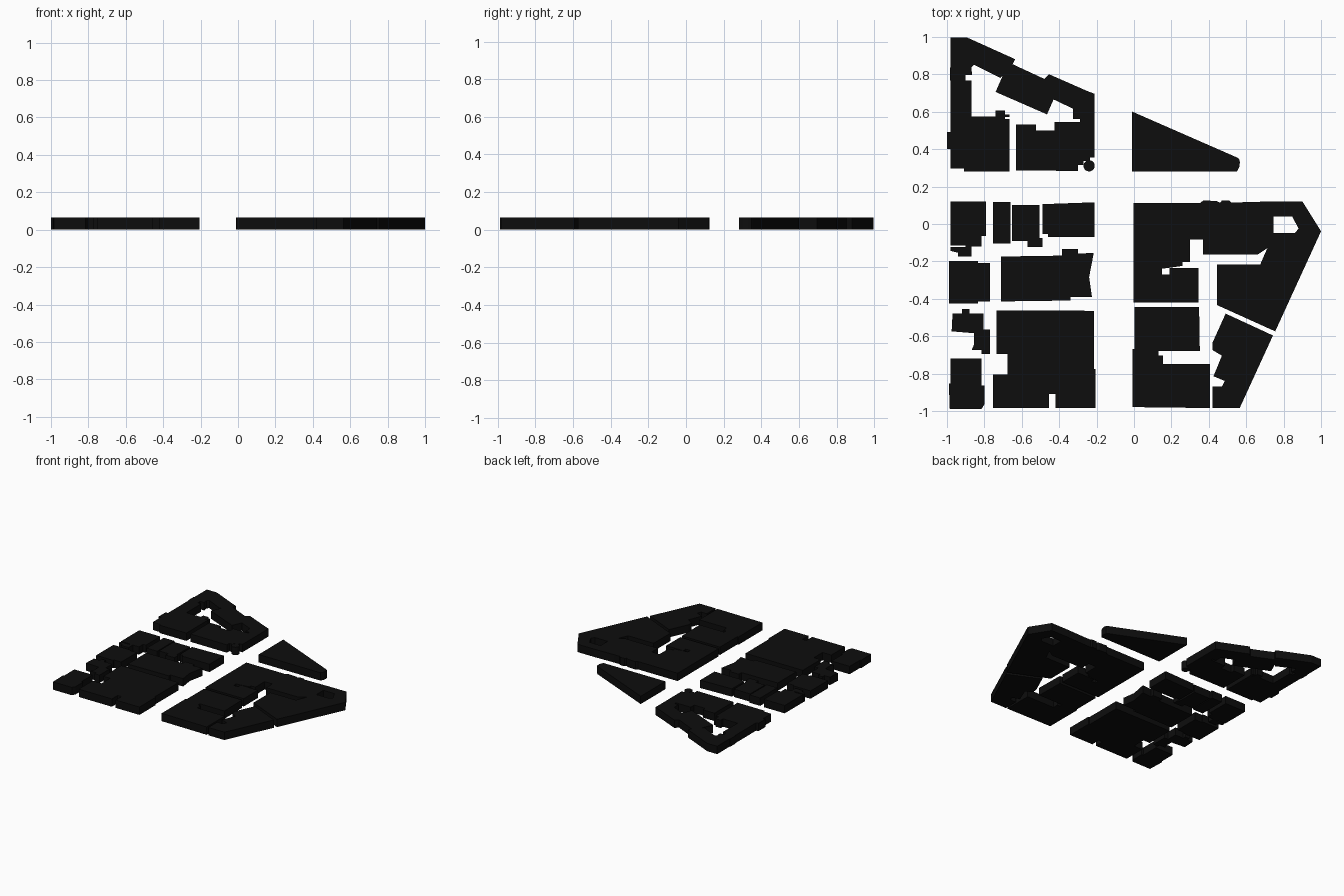
import bpy, bmesh, math

HEIGHT = 0.064
Y_SHIFT = -0.004

black = bpy.data.materials.new("black")
black.diffuse_color = (0.004, 0.004, 0.004, 1)


def block(name, *pts):
    """Extrude a plan outline into a flat-roofed building."""
    bm = bmesh.new()
    face = bm.faces.new([bm.verts.new((x, y + Y_SHIFT, 0)) for x, y in pts])
    top = bmesh.ops.extrude_face_region(bm, geom=[face], use_keep_orig=True)["geom"]
    bmesh.ops.translate(bm, vec=(0, 0, HEIGHT),
                        verts=[g for g in top if isinstance(g, bmesh.types.BMVert)])
    bmesh.ops.triangulate(bm, faces=[f for f in bm.faces if len(f.verts) > 4])
    bmesh.ops.recalc_face_normals(bm, faces=bm.faces)
    mesh = bpy.data.meshes.new(name)
    bm.to_mesh(mesh)
    bm.free()
    mesh.materials.append(black)
    ob = bpy.data.objects.new(name, mesh)
    bpy.context.collection.objects.link(ob)
    return ob


def box(name, x0, y0, x1, y1):
    return block(name, (x0, y0), (x1, y0), (x1, y1), (x0, y1))


# north-west courtyard block
block("northwest_corner_building",
      (-.98, 1), (-.89, 1), (-.635, .885), (-.65, .855), (-.715, .785), (-.855, .855),
      (-.87, .84), (-.865, .80), (-.90, .80), (-.90, .77), (-.96, .77), (-.985, .77),
      (-.985, .84), (-.98, .84))
block("north_hall",
      (-.67, .868), (-.48, .78), (-.43, .67), (-.465, .59), (-.74, .71), (-.705, .79))
block("north_terrace",
      (-.455, .805), (-.25, .715), (-.21, .70), (-.21, .55), (-.29, .55), (-.29, .565),
      (-.325, .565), (-.325, .62), (-.43, .67), (-.48, .78))
block("courtyard_south_building",
      (-.63, .535), (-.525, .535), (-.525, .505), (-.425, .505), (-.425, .55), (-.21, .55),
      (-.21, .36), (-.235, .36), (-.235, .34), (-.27, .34), (-.27, .32), (-.30, .32),
      (-.30, .288), (-.63, .29))
block("round_tower", *[(-.24 + .03 * math.cos(i * math.tau / 20),
                        .315 + .03 * math.sin(i * math.tau / 20)) for i in range(20)])
block("courtyard_west_building",
      (-.98, .77), (-.87, .77), (-.87, .58), (-.74, .58), (-.74, .61), (-.69, .61),
      (-.69, .59), (-.665, .59), (-.665, .575), (-.69, .575), (-.69, .565), (-.665, .565),
      (-.665, .285), (-.91, .285), (-.91, .30), (-.98, .30), (-.98, .405), (-1, .405),
      (-1, .495), (-.98, .495))

# north-east wedge with a rounded tip
block("wedge_building",
      (-.01, .605), (.55, .36), (.562, .352), (.566, .335), (.564, .31), (.55, .285),
      (-.01, .285))

# west quarter, first row
block("west_row_house",
      (-.98, .125), (-.79, .125), (-.79, -.06), (-.815, -.06), (-.815, -.115),
      (-.87, -.115), (-.87, -.17), (-.94, -.17), (-.94, -.15), (-.98, -.14),
      (-.98, -.12), (-.90, -.12), (-.90, -.11), (-.98, -.11))
box("narrow_house", -.755, -.10, -.66, .122)
box("middle_house", -.652, -.088, -.505, .105)
box("middle_house_annex", -.57, -.12, -.49, -.07)
block("east_row_house",
      (-.49, .11), (-.21, .12), (-.21, -.065), (-.46, -.065), (-.46, -.05), (-.49, -.05))

# west quarter, second row
block("west_warehouse",
      (-.99, -.195), (-.835, -.195), (-.835, -.205), (-.77, -.205), (-.77, -.41),
      (-.835, -.41), (-.835, -.42), (-.99, -.42))
block("long_warehouse",
      (-.71, -.17), (-.385, -.165), (-.385, -.13), (-.30, -.13), (-.30, -.155),
      (-.215, -.15), (-.24, -.28), (-.225, -.385), (-.34, -.385), (-.34, -.405),
      (-.71, -.41))

# west quarter, south rows
block("stepped_house",
      (-.97, -.475), (-.92, -.475), (-.92, -.45), (-.88, -.45), (-.88, -.475),
      (-.805, -.475), (-.805, -.56), (-.77, -.56), (-.77, -.69), (-.815, -.69),
      (-.815, -.67), (-.868, -.67), (-.855, -.64), (-.855, -.58), (-.975, -.57))
block("southwest_house",
      (-.98, -.715), (-.815, -.715), (-.815, -.86), (-.80, -.86), (-.80, -.96),
      (-.815, -.985), (-.985, -.985), (-.99, -.85), (-.98, -.85))
block("south_hall",
      (-.735, -.458), (-.215, -.46), (-.215, -.77), (-.205, -.77), (-.205, -.98),
      (-.42, -.98), (-.42, -.905), (-.455, -.905), (-.455, -.98), (-.755, -.98),
      (-.755, -.80), (-.675, -.80), (-.675, -.69), (-.735, -.69))

# east quarter
block("east_north_building",
      (-.003, .117), (.355, .117), (.37, .13), (.44, .127), (.46, .117), (.47, .13),
      (.51, .13), (.52, .12), (.57, .12), (.745, .125), (.745, -.045), (.713, -.125),
      (.66, -.16), (.37, -.16), (.37, -.08), (.30, -.08), (.30, -.20), (.26, -.20),
      (.26, -.22), (.19, -.23), (.15, -.235), (.15, -.265), (.19, -.265), (.19, -.232),
      (.345, -.232), (.345, -.415), (-.003, -.415))
block("east_point_building",
      (.745, .125), (.9, .125), (1, -.035), (.755, -.57), (.445, -.43), (.445, -.212),
      (.675, -.212), (.713, -.125), (.745, -.045), (.86, -.045), (.88, -.02),
      (.845, .045), (.745, .045))
block("east_south_building",
      (.003, -.44), (.348, -.44), (.352, -.675), (.13, -.675), (.13, -.70), (.155, -.70),
      (.155, -.745), (.405, -.745), (.405, -.98), (-.007, -.975), (-.007, -.665),
      (.003, -.665))
block("southeast_building",
      (.49, -.475), (.743, -.592), (.565, -.98), (.42, -.98), (.42, -.865), (.47, -.865),
      (.485, -.835), (.425, -.81), (.47, -.70), (.42, -.67), (.42, -.63))
